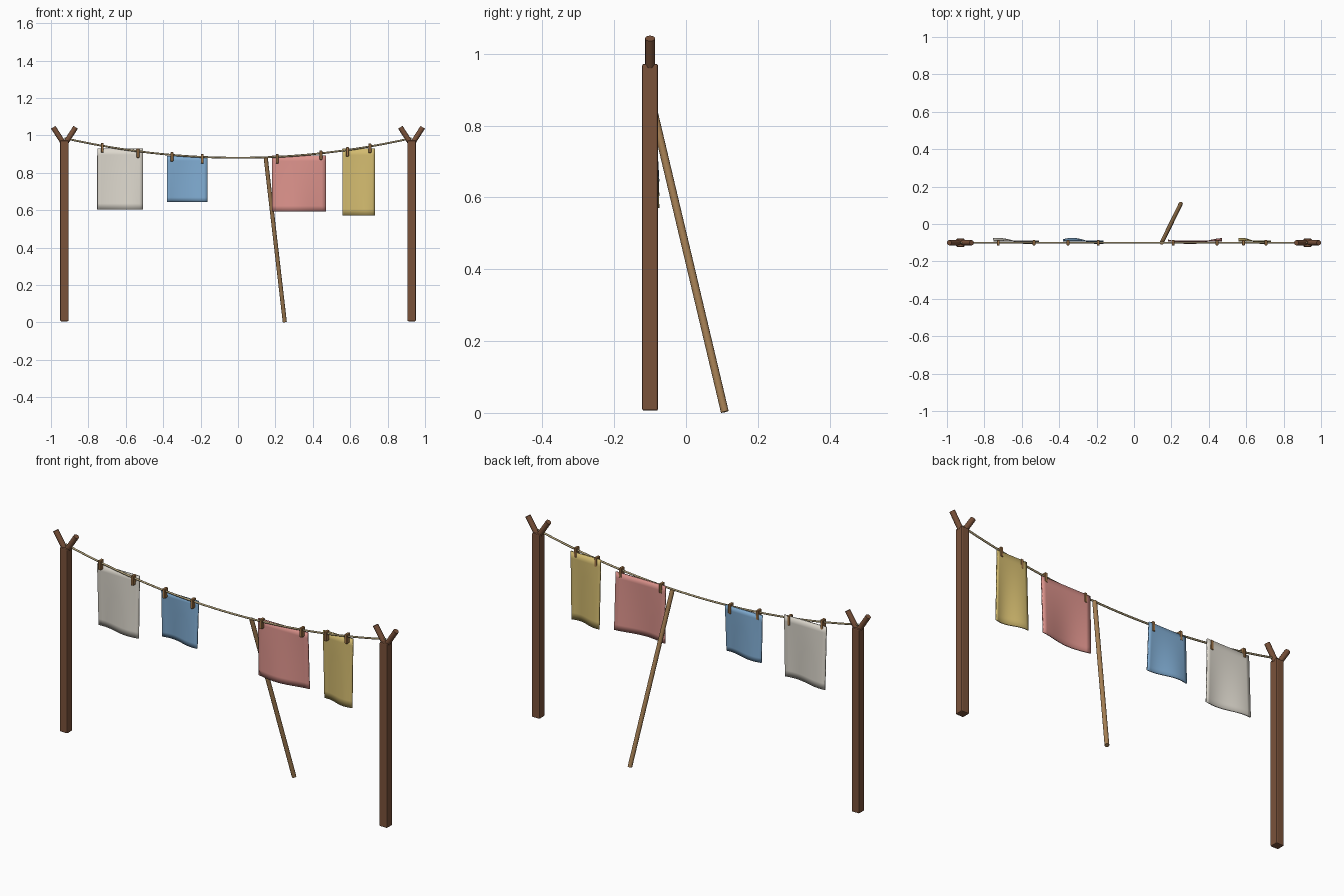
import bpy, bmesh, math
from mathutils import Vector

if "Cube" in bpy.data.objects:
    bpy.data.objects.remove(bpy.data.objects["Cube"])

Y = -0.1          # depth of the line
POST_X = 0.928


def srgb(r, g, b):
    f = lambda c: (c / 255 / 12.92) if c < 10 else ((c / 255 + 0.055) / 1.055) ** 2.4
    return (f(r), f(g), f(b), 1)


def material(name, rgb):
    m = bpy.data.materials.new(name)
    m.diffuse_color = srgb(*rgb)
    m.use_nodes = True
    m.node_tree.nodes["Principled BSDF"].inputs["Base Color"].default_value = m.diffuse_color
    return m


POST = material("dark_wood", (122, 82, 58))
PROP = material("light_wood", (166, 128, 84))
PEG = material("peg_wood", (164, 120, 74))
ROPE = material("rope_tan", (172, 156, 118))
WHITE = material("linen_white", (222, 217, 206))
BLUE = material("cloth_blue", (128, 172, 210))
PINK = material("cloth_pink", (222, 148, 141))
YELLOW = material("cloth_yellow", (212, 188, 112))


def make(name, bm, mat):
    mesh = bpy.data.meshes.new(name)
    bmesh.ops.recalc_face_normals(bm, faces=bm.faces)
    bm.to_mesh(mesh)
    bm.free()
    mesh.materials.append(mat)
    ob = bpy.data.objects.new(name, mesh)
    bpy.context.collection.objects.link(ob)
    return ob


def box(name, centre, size, mat, bevel, segments=2):
    bm = bmesh.new()
    bmesh.ops.create_cube(bm, size=1)
    bmesh.ops.scale(bm, vec=size, verts=bm.verts)
    bmesh.ops.translate(bm, vec=centre, verts=bm.verts)
    bmesh.ops.bevel(bm, geom=list(bm.edges), offset=bevel, segments=segments,
                    profile=0.5, affect='EDGES')
    return make(name, bm, mat)


def rod(name, a, b, radius, mat, sides):
    a, b = Vector(a), Vector(b)
    bm = bmesh.new()
    bmesh.ops.create_cone(bm, cap_ends=True, segments=sides, radius1=radius,
                          radius2=radius, depth=(b - a).length)
    ob = make(name, bm, mat)
    ob.location = (a + b) / 2
    ob.rotation_euler = (b - a).to_track_quat('Z', 'Y').to_euler()
    for p in ob.data.polygons:
        p.use_smooth = len(p.vertices) == 4
    ob.data.set_sharp_from_angle(angle=math.radians(50))
    return ob


def rope_z(x):
    return 0.88 + 0.105 * (x / POST_X) ** 2


# Posts, each with a forked top
for side, s in (("left", -1), ("right", 1)):
    x = s * POST_X
    box(side + "_post", (x, Y, 0.489), (0.045, 0.044, 0.966), POST, 0.005)
    for tag, d in (("outer", s), ("inner", -s)):
        rod(f"{side}_{tag}_fork", (x, Y, 0.95), (x + d * 0.06, Y, 1.043),
            0.014, POST, 12)

# Sagging rope
curve = bpy.data.curves.new("rope", 'CURVE')
curve.dimensions = '3D'
curve.bevel_depth = 0.005
curve.bevel_resolution = 2
curve.use_fill_caps = True
spline = curve.splines.new('POLY')
spline.points.add(32)
for i, p in enumerate(spline.points):
    x = POST_X * (i / 16 - 1)
    p.co = (x, Y, rope_z(x), 1)
curve.materials.append(ROPE)
bpy.context.collection.objects.link(bpy.data.objects.new("rope", curve))

# Leaning prop pole
rod("prop_pole", (0.148, Y, 0.882), (0.25, 0.108, 0.003), 0.011, PROP, 12)


# Cloths: wavy grids, the wave growing towards the hem
def cloth(name, cx, width, height, phase, mat, cols=12, rows=10):
    top = rope_z(cx)
    bm = bmesh.new()
    grid = []
    for r in range(rows + 1):
        t = r / rows
        row = []
        for c in range(cols + 1):
            u = c / cols
            wave = 0.014 * t * math.sin(1.5 * math.pi * u + phase)
            row.append(bm.verts.new((cx + (u - 0.5) * width, -0.091 + wave,
                                     top - t * height)))
        grid.append(row)
    for r in range(rows):
        for c in range(cols):
            bm.faces.new((grid[r][c], grid[r + 1][c],
                          grid[r + 1][c + 1], grid[r][c + 1]))
    ob = make(name, bm, mat)
    for p in ob.data.polygons:
        p.use_smooth = True
    mod = ob.modifiers.new("thickness", 'SOLIDIFY')
    mod.thickness = 0.006
    mod.offset = 0
    # Two pegs per cloth
    for tag, s in (("left", -1), ("right", 1)):
        x = cx + s * (width / 2 - 0.027)
        box(f"{name}_{tag}_peg", (x, Y, rope_z(x) - 0.01),
            (0.015, 0.028, 0.05), PEG, 0.002, 1)


cloth("white_cloth", -0.63, 0.245, 0.325, 1.1, WHITE)
cloth("blue_cloth", -0.272, 0.216, 0.245, 0.5, BLUE)
cloth("pink_cloth", 0.3265, 0.288, 0.3, 2.8, PINK)
cloth("yellow_cloth", 0.645, 0.174, 0.36, 1.1, YELLOW)
